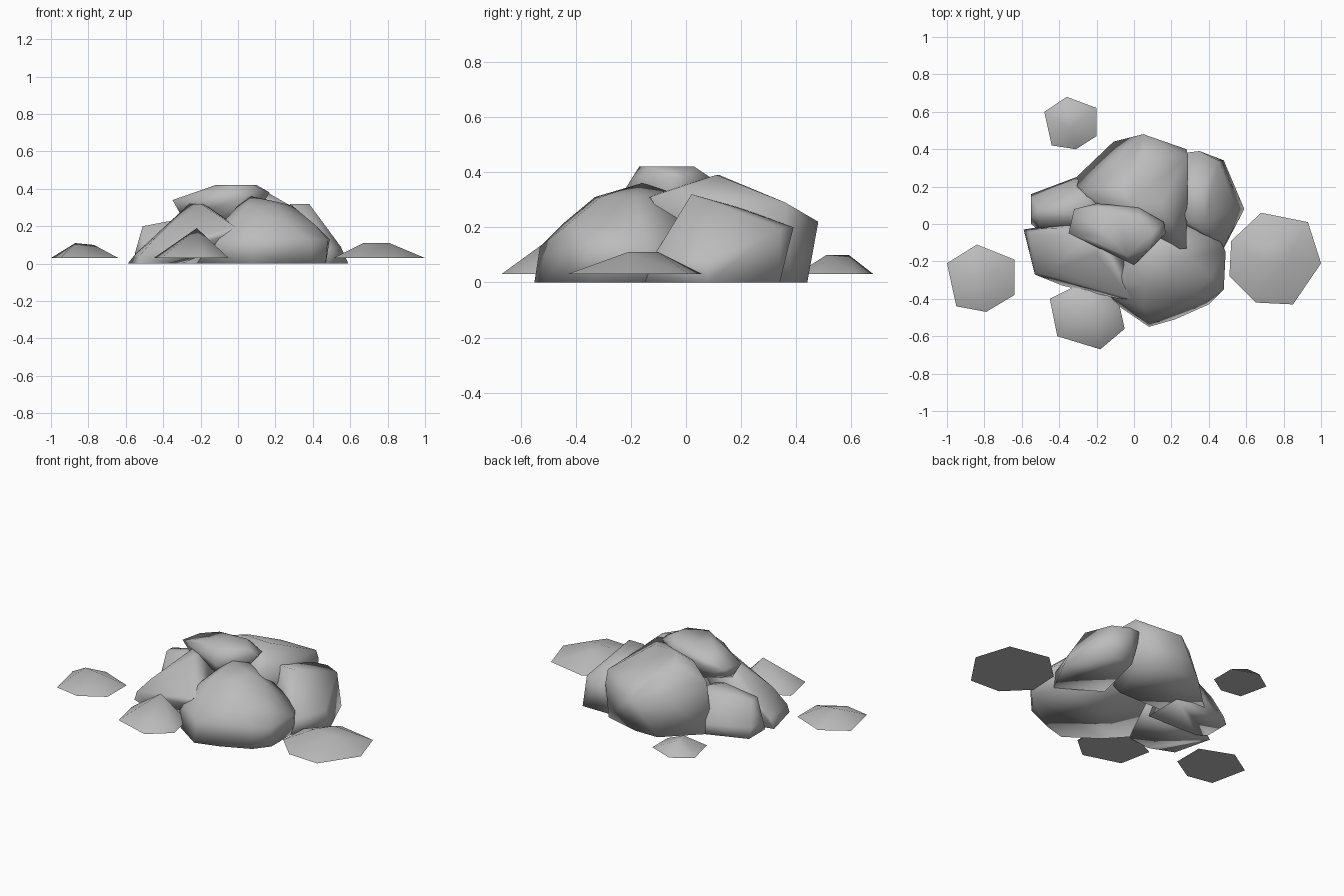
import bpy, bmesh, math

old_cube = bpy.data.objects.get("Cube")
if old_cube:
    bpy.data.objects.remove(old_cube, do_unlink=True)

stone_grey = bpy.data.materials.new("stone grey")
stone_grey.use_nodes = True
shade = (0.5, 0.5, 0.5, 1)
stone_grey.diffuse_color = shade
stone_grey.node_tree.nodes["Principled BSDF"].inputs["Base Color"].default_value = shade


def make_rock(name, rings, smooth_angle=100):
    """Wrap a stone skin around outlines given as {height: [(x, y), ...]} in hundredths."""
    bm = bmesh.new()
    for height, outline in rings.items():
        for x, y in outline:
            bm.verts.new((x / 100, y / 100, height / 100))
    bmesh.ops.convex_hull(bm, input=bm.verts[:])
    unused = [v for v in bm.verts if not v.link_faces]
    bmesh.ops.delete(bm, geom=unused, context="VERTS")
    bmesh.ops.recalc_face_normals(bm, faces=bm.faces[:])
    mesh = bpy.data.meshes.new(name)
    bm.to_mesh(mesh)
    bm.free()
    rock = bpy.data.objects.new(name, mesh)
    bpy.context.collection.objects.link(rock)
    mesh.materials.append(stone_grey)
    bpy.ops.object.select_all(action="DESELECT")
    rock.select_set(True)
    bpy.context.view_layer.objects.active = rock
    bpy.ops.object.shade_smooth_by_angle(angle=math.radians(smooth_angle))


# Large boulders of the heap
make_rock("front_boulder", {
    0: [(-22, -30), (-11, -42), (8, -55), (22, -51), (40, -43), (47, -34), (47, -10)],
    6: [(20, 6), (-10, 0)],
    13: [(-11, -39), (8, -53), (38, -42), (48, -35), (49, -15), (43, -3)],
    21: [(-9, -31), (5, -45), (28, -43), (41, -28)],
    31: [(0, -20), (5, -33), (20, -31), (29, -18)],
    36: [(7, -16)],
    33: [(21, -18), (12, -4)],
})

make_rock("side_boulder", {
    0: [(47, -15), (59, 8), (48, 34), (30, 34), (22, 0)],
    9: [(48, -12), (55, 8)],
    20: [(45, 34), (35, 39), (27, 38), (46, 14)],
    27: [(23, 20), (37, 19)],
    32: [(38, 2), (28, 2)],
})

make_rock("back_boulder", {
    0: [(-34, 22), (-11, 44), (4, 44), (27, 38), (15, 5), (-20, 5)],
    22: [(5, 48), (28, 40), (-10, 37)],
    29: [(-27, 18), (29, 36), (5, 36)],
    31: [(22, 20), (28, -13), (17, -14)],
    36: [(-6, 19), (3, 19), (-14, 12)],
    39: [(14, 11), (-2, 12)],
})

# Leaning boulder whose inner end is lifted off the ground
make_rock("left_boulder", {
    0: [(-59, -3), (-53, -27), (-38, -33), (-30, 2)],
    5: [(-55, -5), (-52, -26), (-18, -36)],
    14: [(-45, -3), (-44, -24), (-27, -32), (-8, -40)],
    20: [(-39, -2), (-34, -22), (-2, -40), (-1, -28), (-5, -10)],
    32: [(-26, -8), (-20, -16), (-18, -6)],
})

make_rock("rear_left_boulder", {
    0: [(-55, 0), (-55, 16), (-31, 25), (-15, 20), (-15, -5), (-50, -4)],
    6: [(-55, 4), (-55, 14), (-31, 24)],
    20: [(-51, 2), (-51, 8), (-32, 17), (-20, 18), (-20, 0)],
    24: [(-30, 4), (-24, 12)],
})

# Tilted stone lying on top of the heap
make_rock("top_stone", {
    20: [(-10, 0), (5, -10), (0, -2)],
    25: [(-30, -3), (-10, -12)],
    34: [(-35, -5), (-32, 8), (-20, 11), (0, -22)],
    38: [(-22, -9), (17, -5), (16, 1), (2, 9), (-19, 9)],
    42: [(-12, -8), (-4, -17), (8, -13), (10, -5), (4, 3), (-7, 2)],
})

# Loose stones scattered around the heap, flat underneath
make_rock("left_loose_stone", {
    3: [(-100, -21), (-84, -11), (-64, -19), (-64, -38), (-79, -47), (-95, -44)],
    11: [(-87, -27)],
    10: [(-77, -27)],
}, smooth_angle=50)

make_rock("right_loose_stone", {
    3: [(51, -28), (52, -9), (68, 6), (93, 1), (100, -21), (85, -43), (65, -42)],
    11: [(67, -20), (81, -21), (74, -10)],
}, smooth_angle=50)

make_rock("front_loose_stone", {
    3: [(-45, -40), (-41, -60), (-18, -67), (-5, -56), (-9, -38), (-25, -30)],
    19: [(-22, -45)],
}, smooth_angle=70)

make_rock("back_loose_stone", {
    3: [(-48, 60), (-36, 68), (-20, 62), (-20, 47), (-31, 40), (-44, 42)],
    10: [(-34, 51), (-35, 59)],
}, smooth_angle=50)
